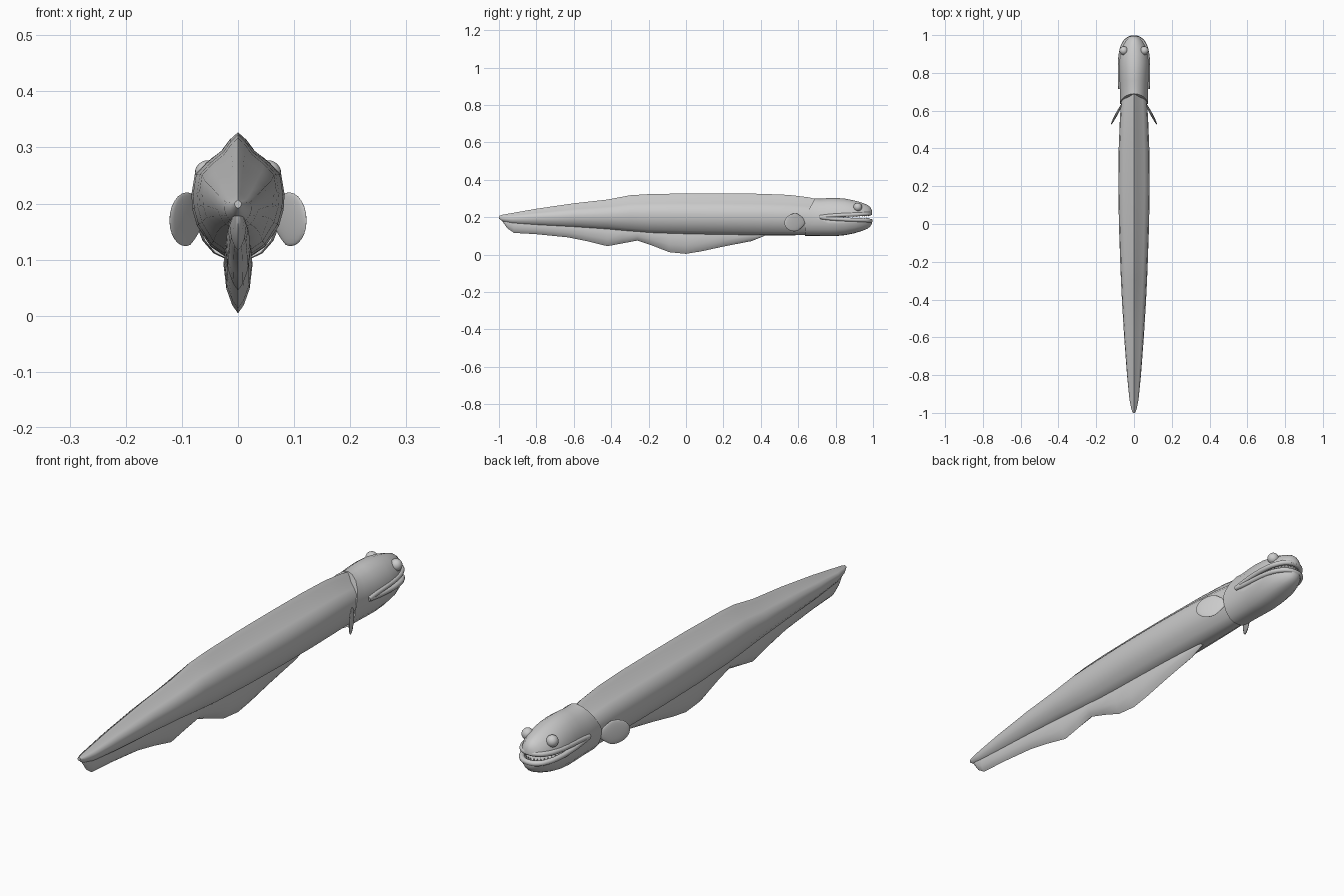
import bpy, bmesh, math
from mathutils import Vector, Matrix

if "Cube" in bpy.data.objects:
    bpy.data.objects.remove(bpy.data.objects["Cube"])


def finish(name, bm, angle=40):
    bmesh.ops.recalc_face_normals(bm, faces=bm.faces)
    me = bpy.data.meshes.new(name)
    bm.to_mesh(me)
    bm.free()
    ob = bpy.data.objects.new(name, me)
    bpy.context.collection.objects.link(ob)
    bpy.ops.object.select_all(action='DESELECT')
    ob.select_set(True)
    bpy.context.view_layer.objects.active = ob
    bpy.ops.object.shade_smooth_by_angle(angle=math.radians(angle))
    return ob


def loft(name, rings, angle=40):
    bm = bmesh.new()
    loops = [[bm.verts.new(p) for p in r] for r in rings]
    n = len(loops[0])
    for a, b in zip(loops, loops[1:]):
        for i in range(n):
            j = (i + 1) % n
            bm.faces.new((a[i], a[j], b[j], b[i]))
    bm.faces.new(loops[0])
    bm.faces.new(loops[-1])
    return finish(name, bm, angle)


def section(half, y, w, top, bot, sweep=0):
    # half profile (x fraction, z fraction) from top centre to bottom centre
    full = half + [(-x, z) for x, z in half[-2:0:-1]]
    return [(x * w, y - sweep * (1 - z) * 2 if z > .5 else y - sweep, bot + z * (top - bot))
            for x, z in full]


def mirror(ob):
    m = ob.modifiers.new("mirror", 'MIRROR')
    m.use_axis = (True, False, False)


# Ridged tapering body: y, half width, top, bottom
body_half = [(0, 1), (.18, .94), (.36, .85), (.67, .76), (.93, .66), (1, .5),
             (.98, .38), (.88, .25), (.6, .09), (.28, .01), (0, 0)]
body = [(-1, .006, .207, .192), (-.98, .014, .213, .178), (-.93, .024, .222, .165),
        (-.8, .037, .245, .155), (-.6, .052, .274, .145), (-.42, .063, .294, .134),
        (-.3, .069, .317, .122), (-.2, .073, .323, .114), (0, .08, .327, .108),
        (.2, .083, .327, .105), (.4, .081, .325, .103), (.55, .075, .319, .103),
        (.65, .069, .307, .104), (.72, .064, .292, .108)]
loft("body", [section(body_half, *s) for s in body], 50)

# Head with swept-back gill edge
head_half = [(0, 1), (.3, .97), (.6, .89), (.85, .75), (.98, .6), (1, .48),
             (.95, .32), (.8, .17), (.55, .06), (.28, .01), (0, 0)]
head = [(.69, .074, .301, .100, .055), (.72, .074, .299, .100, .03), (.76, .077, .302, .099, 0),
        (.8, .079, .303, .099, 0), (.85, .08, .299, .104, 0), (.9, .076, .289, .114, 0),
        (.94, .064, .278, .126, 0), (.97, .048, .266, .138, 0), (.985, .034, .254, .15, 0),
        (.995, .018, .235, .165, 0)]
head_ob = loft("head", [section(head_half, *s) for s in head], 50)

# Mouth slot cutter
slot = [(.73, .201, .199), (.8, .207, .191), (.9, .212, .187), (1.05, .216, .183)]
cutter = loft("mouth_cutter", [[(-.2, y, b), (.2, y, b), (.2, y, t), (-.2, y, t)]
                               for y, t, b in slot])
cutter.hide_render = True
cutter.hide_viewport = True
m = head_ob.modifiers.new("mouth", 'BOOLEAN')
m.operation = 'DIFFERENCE'
m.object = cutter

# Lips: one tube from corner to corner above and below the slot
side = [(.073, .715, 0), (.074, .76, .006), (.075, .83, .011), (.07, .9, .014),
        (.057, .945, .016), (.034, .975, .018)]
path = side + [(0, .985, .019)] + [(-x, y, d) for x, y, d in side[::-1]]
for name, sgn in (("upper_lip", 1), ("lower_lip", -1)):
    cu = bpy.data.curves.new(name, 'CURVE')
    cu.dimensions = '3D'
    cu.bevel_depth = .0105
    cu.bevel_resolution = 3
    cu.resolution_u = 5
    cu.use_fill_caps = True
    sp = cu.splines.new('BEZIER')
    sp.bezier_points.add(len(path) - 1)
    for bp, (x, y, d) in zip(sp.bezier_points, path):
        bp.co = (x, y + (.003 if sgn < 0 else 0), .2 + sgn * d)
        bp.handle_left_type = bp.handle_right_type = 'AUTO'
    bpy.context.collection.objects.link(bpy.data.objects.new(name, cu))

# Teeth along both jaws
bm = bmesh.new()
pts = [Vector(p) for p in path]
for k in range(4, 29):
    t = k / 32 * (len(pts) - 1)
    i = int(t)
    p = pts[i].lerp(pts[i + 1], t - i)
    for s in (1, -1):
        off = .004 if s > 0 else -.004
        pos = Matrix.Translation((p.x * .95, p.y - .006 + off * .5, .2 + s * (p.z - .009)))
        rot = Matrix.Rotation(math.pi if s > 0 else 0, 4, 'X')
        bmesh.ops.create_cone(bm, cap_ends=True, segments=6, radius1=.0035, radius2=.0004,
                              depth=.012, matrix=pos @ rot)
finish("teeth", bm)

# Bulging eyes
bm = bmesh.new()
bmesh.ops.create_uvsphere(bm, u_segments=20, v_segments=12, radius=.023,
                          matrix=Matrix.Translation((.054, .918, .254)))
mirror(finish("eyes", bm))

# Paddle-shaped side fins, narrowing to the root
bm = bmesh.new()
bmesh.ops.create_uvsphere(bm, u_segments=20, v_segments=12, radius=1)
axis = Vector((.03, -.056, -.002))
thick = Vector((.0056, .003, 0))
for v in bm.verts:
    x, y, z = v.co
    h = .048 * (1 if x > -.2 else 1 - .45 * (-x - .2))
    v.co = Vector((.092, .582, .172)) + axis * x + thick * y + Vector((-.004, 0, 1)) * z * h
mirror(finish("side_fins", bm))

# Wavy belly fin: y, lower edge, half thickness, upper edge
fin = [(.42, .1, .01, .11), (.35, .072, .016, .125), (.2, .043, .022, .13), (.08, .017, .025, .13),
       (0, .004, .026, .13), (-.09, .013, .025, .132), (-.18, .048, .024, .135),
       (-.26, .075, .024, .14), (-.34, .06, .023, .145), (-.42, .045, .022, .15),
       (-.53, .072, .021, .158), (-.63, .092, .02, .165), (-.8, .109, .018, .172),
       (-.92, .116, .015, .18), (-.955, .14, .011, .185), (-.98, .175, .005, .192)]
fin_half = [(.8, 1), (1, .7), (.8, .35), (.4, .12), (0, 0)]
rings = []
for y, b, w, t in fin:
    r = [(x * w, y, b + z * (t - b)) for x, z in fin_half]
    rings.append(r + [(-x, yy, z) for x, yy, z in r[-2::-1]])
loft("belly_fin", rings, 50)
